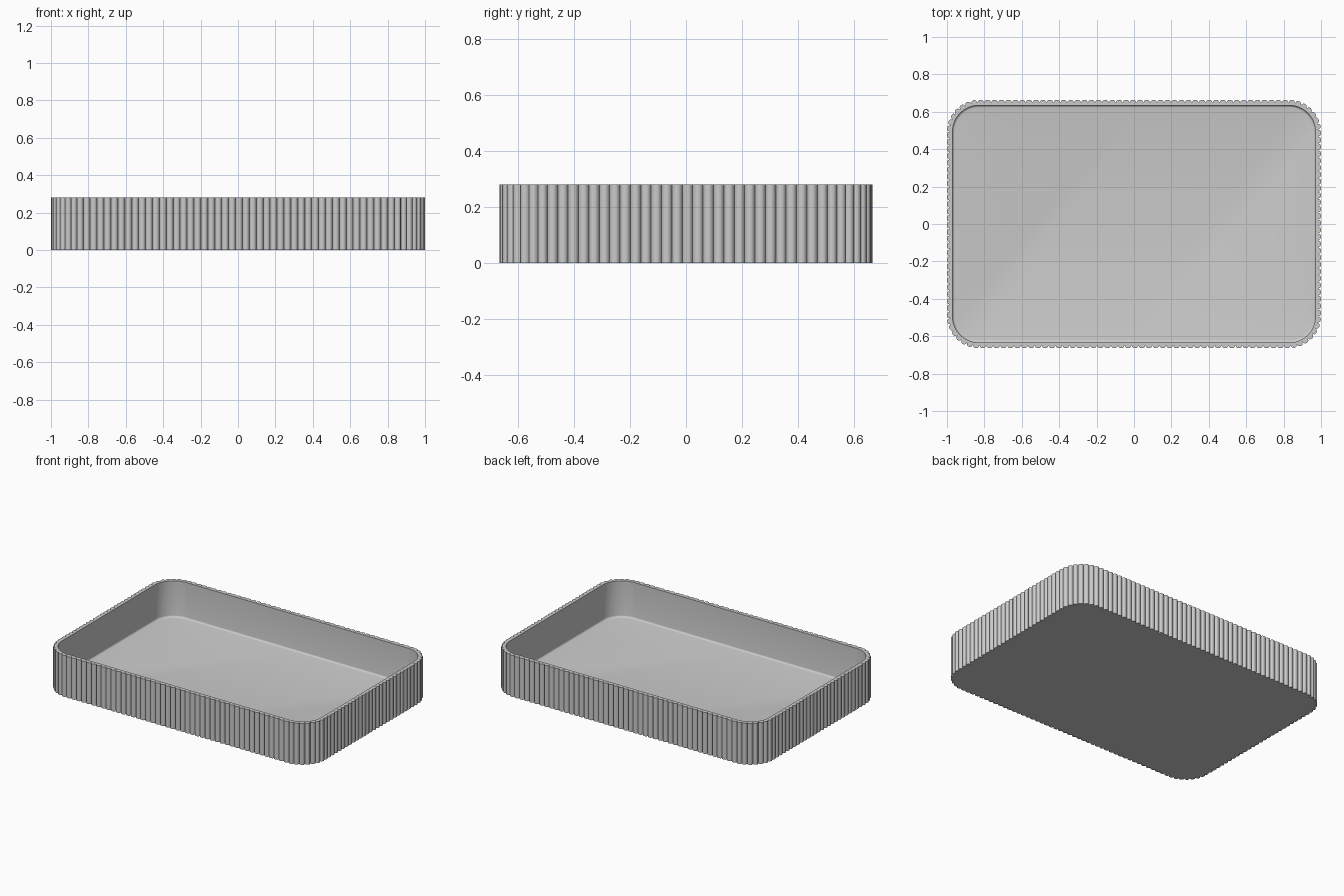
import bpy, bmesh, math
from mathutils import Vector

cube = bpy.data.objects.get("Cube")
if cube:
    bpy.data.objects.remove(cube, do_unlink=True)

HALF_X, HALF_Y, HEIGHT = 1.0, 0.664, 0.28
RADIUS = 0.17          # outer corner radius
RIB = 0.015            # rib depth
WALL = 0.03            # wall thickness including ribs
FLOOR = 0.035
FILLET = 0.012
RIBS, STEPS = 172, 6   # rib count, segments per rib


def outline_point(s):
    """Point and outward normal at fraction s along the rounded rectangle."""
    a, b = HALF_X - RADIUS, HALF_Y - RADIUS
    arc = RADIUS * math.pi / 2
    corners = [(a, b), (-a, b), (-a, -b), (a, -b)]
    lengths = [2 * b, 2 * a, 2 * b, 2 * a]
    d = (s % 1.0) * (sum(lengths) + 4 * arc)
    for i in range(4):
        end = Vector(corners[i])
        start = Vector(corners[i - 1])
        angle = i * math.pi / 2
        normal = Vector((math.cos(angle), math.sin(angle)))
        if d <= lengths[i]:
            return start.lerp(end, d / lengths[i]) + normal * RADIUS, normal
        d -= lengths[i]
        if d <= arc:
            angle += d / RADIUS
            normal = Vector((math.cos(angle), math.sin(angle)))
            return end + normal * RADIUS, normal
        d -= arc
    return outline_point(0)


material = bpy.data.materials.new("light grey")
material.use_nodes = True
grey = (0.6, 0.6, 0.6, 1)
material.diffuse_color = grey
material.node_tree.nodes["Principled BSDF"].inputs["Base Color"].default_value = grey

bm = bmesh.new()
count = RIBS * STEPS
samples = [outline_point(i / count) for i in range(count)]


def ring(inset, z, ribbed=False):
    verts = []
    for i, (p, n) in enumerate(samples):
        # half-round ribs side by side
        t = 2 * (i % STEPS) / STEPS - 1
        depth = RIB * (1 - math.sqrt(max(0, 1 - t * t))) if ribbed else inset
        q = p - n * depth
        verts.append(bm.verts.new((q.x, q.y, z)))
    return verts


# Ribbed outer wall, flat rim, inner wall and rounded floor edge
rings = [ring(0, 0, True), ring(0, HEIGHT, True), ring(WALL, HEIGHT)]
for k in range(5):
    a = k * math.pi / 8
    rings.append(ring(WALL + FILLET * (1 - math.cos(a)),
                      FLOOR + FILLET * (1 - math.sin(a))))
for low, high in zip(rings, rings[1:]):
    for i in range(count):
        j = (i + 1) % count
        bm.faces.new((low[i], low[j], high[j], high[i]))

# Floor and underside
bm.faces.new(rings[-1])
bm.faces.new(rings[0][::-1])
bmesh.ops.recalc_face_normals(bm, faces=bm.faces)

mesh = bpy.data.meshes.new("ribbed_tray")
bm.to_mesh(mesh)
bm.free()
mesh.materials.append(material)
tray = bpy.data.objects.new("ribbed_tray", mesh)
bpy.context.collection.objects.link(tray)
bpy.context.view_layer.objects.active = tray
tray.select_set(True)
bpy.ops.object.shade_smooth_by_angle(angle=math.radians(40))
